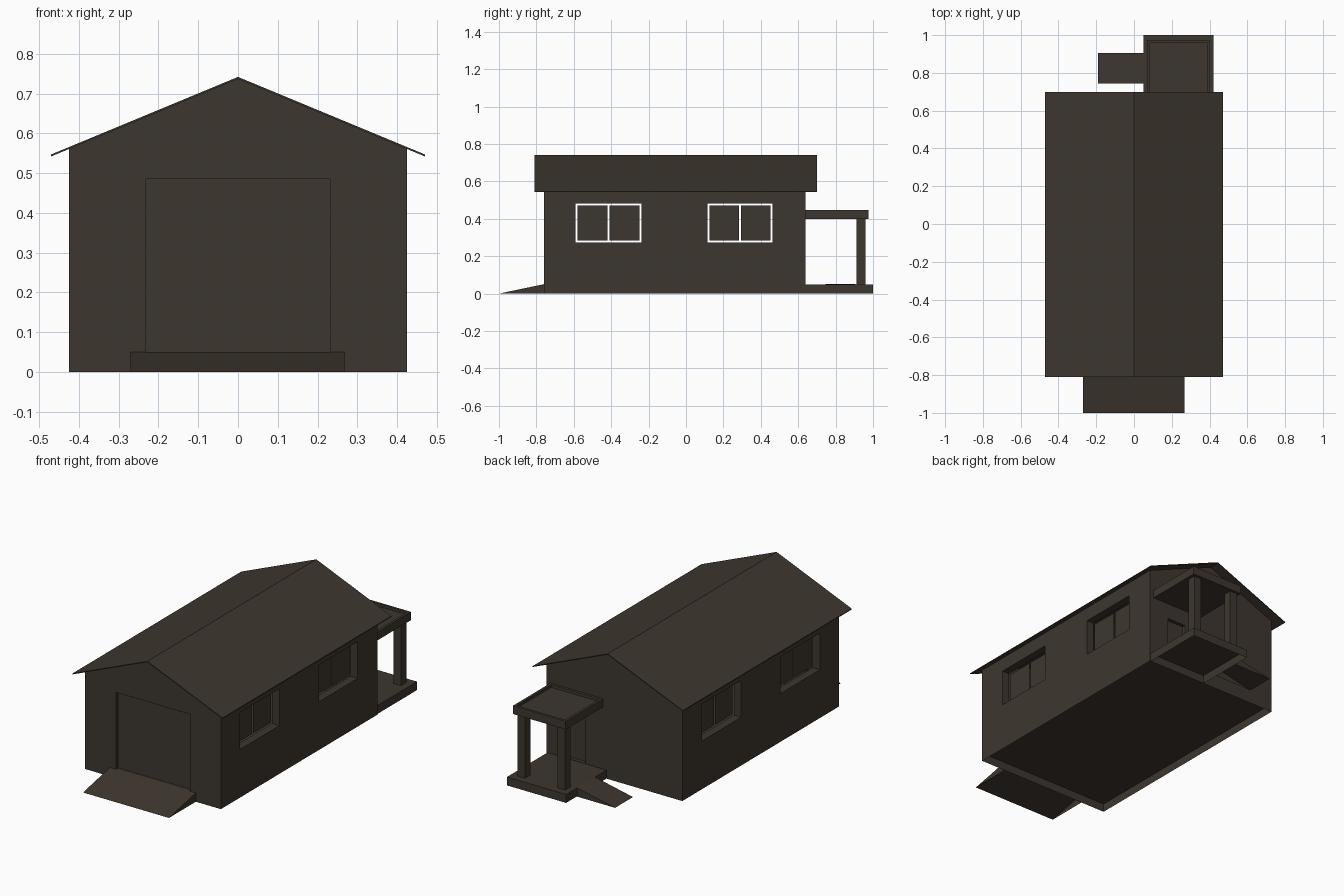
import bpy, bmesh
from mathutils import Vector

if "Cube" in bpy.data.objects:
    bpy.data.objects.remove(bpy.data.objects["Cube"])

brown = bpy.data.materials.new("dark brown")
brown.diffuse_color = (0.048, 0.037, 0.028, 1)
brown.use_nodes = True
brown.node_tree.nodes["Principled BSDF"].inputs["Base Color"].default_value = brown.diffuse_color

# Main dimensions
HW, Y0, Y1 = 0.425, -0.76, 0.64          # half width, front wall, back wall
EAVE, RIDGE, FLOOR = 0.562, 0.738, 0.048


def finish(name, bm):
    bmesh.ops.remove_doubles(bm, verts=bm.verts, dist=1e-5)
    mesh = bpy.data.meshes.new(name)
    bm.to_mesh(mesh)
    bm.free()
    mesh.materials.append(brown)
    ob = bpy.data.objects.new(name, mesh)
    bpy.context.collection.objects.link(ob)
    return ob


def face(bm, pts):
    return bm.faces.new([bm.verts.new(p) for p in pts])


def box(name, x, y, z, open_bottom=False):
    bm = bmesh.new()
    bmesh.ops.create_cube(bm, size=1)
    for v in bm.verts:
        v.co = Vector([(a + b) / 2 + c * (b - a) for (a, b), c in zip((x, y, z), v.co)])
    if open_bottom:
        bm.normal_update()
        bmesh.ops.delete(bm, geom=[f for f in bm.faces if f.normal.z < -0.5], context='FACES')
    return finish(name, bm)


def corners(hole):
    a, b, c, d = hole
    return [(a, c), (b, c), (b, d), (a, d)]


def wall(name, place, half, holes, depth, gable=False):
    """Thin wall with openings and reveals; place(u, v, d) maps to space."""
    u0, u1 = half
    us = sorted({u0, u1, *[u for h in holes for u in h[:2]]})
    vs = sorted({0, EAVE, *[v for h in holes for v in h[2:]]})
    bm = bmesh.new()
    for a, b in zip(us, us[1:]):
        for c, d in zip(vs, vs[1:]):
            mu, mv = (a + b) / 2, (c + d) / 2
            if not any(h[0] < mu < h[1] and h[2] < mv < h[3] for h in holes):
                face(bm, [place(u, v, 0) for u, v in corners((a, b, c, d))])
    for h in holes:
        ring = corners(h)
        for p, q in zip(ring, ring[1:] + ring[:1]):
            face(bm, [place(*p, 0), place(*q, 0), place(*q, depth), place(*p, depth)])
    if gable:
        face(bm, [place(u0, EAVE, 0), place(u1, EAVE, 0), place(0, RIDGE, 0)])
    return finish(name, bm)


def panels(name, place, rects, depth):
    bm = bmesh.new()
    for r in rects:
        face(bm, [place(u, v, depth) for u, v in corners(r)])
    return finish(name, bm)


def ramp(name, place, w0, w1, length):
    """Open wedge: sloping top with two triangular cheeks."""
    bm = bmesh.new()
    lo, hi, base = (length, 0), (0, 0.05), (0, 0)
    face(bm, [place(w0, *lo), place(w1, *lo), place(w1, *hi), place(w0, *hi)])
    face(bm, [place(w1, *lo), place(w1, *base), place(w1, *hi)])
    face(bm, [place(w0, *lo), place(w0, *hi), place(w0, *base)])
    return finish(name, bm)


# Side walls with paired window panes, a narrow gap around each pane
windows = [(-0.59, -0.238, 0.273, 0.481), (0.115, 0.463, 0.273, 0.481)]
GAP, REVEAL = 0.010, 0.045
for side, s in (("right", 1), ("left", -1)):
    def place(u, v, d, s=s):
        return (s * (HW - d), s * u, v)
    holes = [h if s > 0 else (-h[1], -h[0], h[2], h[3]) for h in windows]
    wall(side + "_wall", place, (Y0, Y1) if s > 0 else (-Y1, -Y0), holes, REVEAL)
    panes = []
    for a, b, c, d in holes:
        m = (a + b) / 2
        panes += [(a + GAP, m - GAP / 2, c + GAP, d - GAP),
                  (m + GAP / 2, b - GAP, c + GAP, d - GAP)]
    panels(side + "_window_panes", place, panes, REVEAL)


# Front wall with the large door, back wall with the small door
def front(u, v, d):
    return (u, Y0 + d, v)


def back(u, v, d):
    return (-u, Y1 - d, v)


for name, place, door in (("front", front, (-0.232, 0.232, 0.05, 0.485)),
                          ("back", back, (-0.30, -0.18, 0.05, 0.31))):
    wall(name + "_wall", place, (-HW, HW), [door], 0.02, gable=True)
    panels(name + "_door", place, [door], 0.02)

# Raised floor, open below
panels("floor", lambda u, v, d: (u, v, d), [(-HW, HW, Y0, Y1)], FLOOR)

# Gable roof: extruded thin chevron profile
bm = bmesh.new()
T = 0.005
profile = [(-0.47, 0.547), (0, 0.742), (0.47, 0.547),
           (0.47, 0.547 - T), (0, 0.742 - T), (-0.47, 0.547 - T)]
n = len(profile)
for i in range(n):
    (xa, za), (xb, zb) = profile[i], profile[(i + 1) % n]
    face(bm, [(xa, -0.81, za), (xb, -0.81, zb), (xb, 0.70, zb), (xa, 0.70, za)])
for y in (-0.81, 0.70):
    for idx in ((0, 1, 4, 5), (1, 2, 3, 4)):
        face(bm, [(profile[i][0], y, profile[i][1]) for i in idx])
bmesh.ops.remove_doubles(bm, verts=bm.verts, dist=1e-5)
bmesh.ops.recalc_face_normals(bm, faces=bm.faces)
finish("roof", bm)

# Ramps
ramp("front_ramp", lambda w, l, z: (w, Y0 - l, z), -0.27, 0.268, 0.24)
ramp("porch_ramp", lambda w, l, z: (0.05 - l, -w, z), -0.905, -0.745, 0.24)

# Porch platform, posts and canopy with recessed top
box("porch_platform", (0.05, 0.42), (Y1, 1.0), (0, FLOOR), open_bottom=True)
for side, x in (("left", 0.085), ("right", 0.335)):
    box(side + "_porch_post", (x, x + 0.047), (0.912, 0.96), (FLOOR, 0.405))
canopy = box("porch_canopy", (0.07, 0.40), (Y1, 0.975), (0.40, 0.447))
bm = bmesh.new()
bm.from_mesh(canopy.data)
bm.normal_update()
top = [f for f in bm.faces if f.normal.z > 0.5]
bmesh.ops.inset_region(bm, faces=top, thickness=0.02)
bmesh.ops.inset_region(bm, faces=top, thickness=0.0005, depth=-0.015)
bm.to_mesh(canopy.data)
bm.free()
